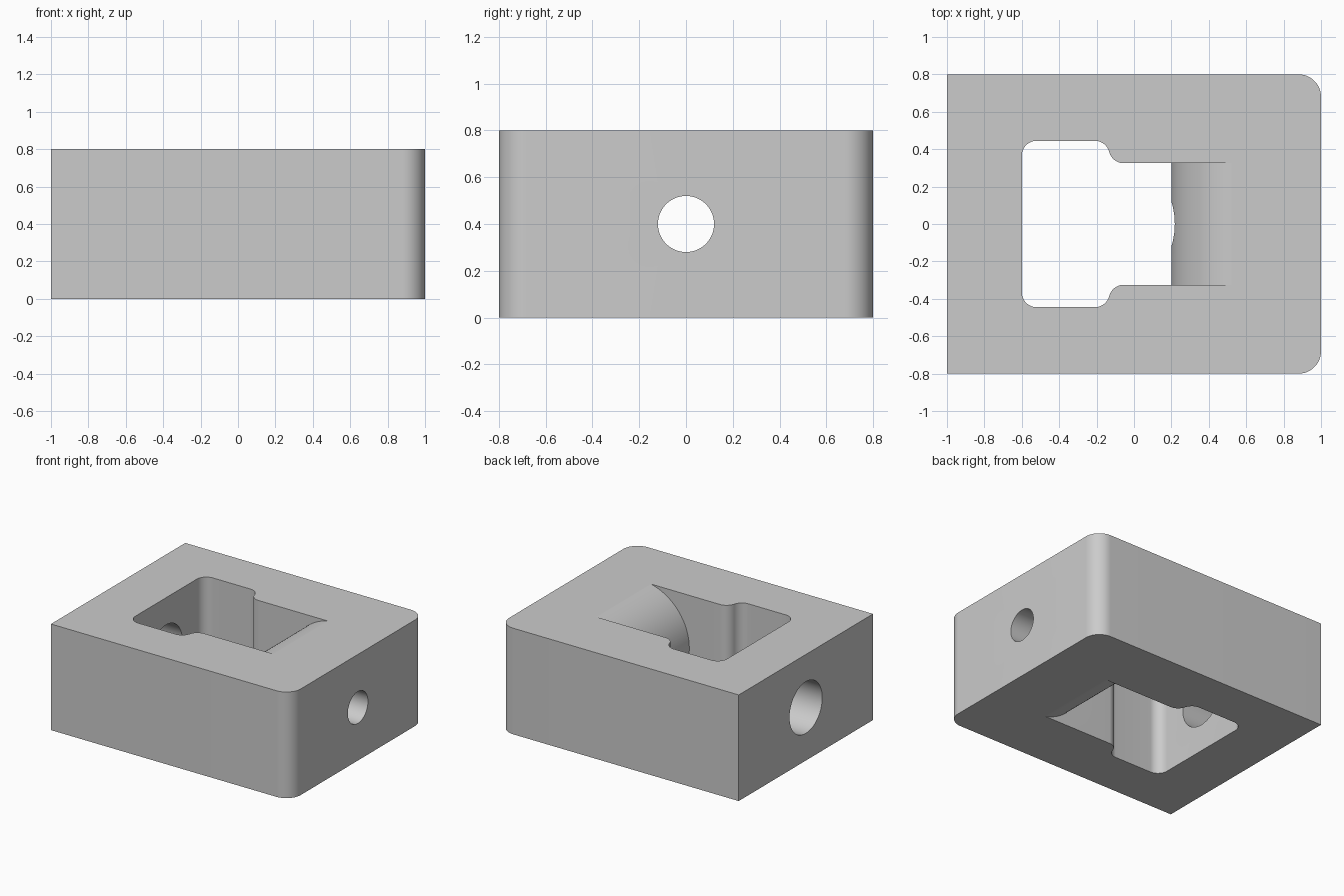
import bpy
import bmesh
from math import radians, sin, cos, acos, pi
from mathutils import Matrix

cube = bpy.data.objects.get("Cube")
if cube:
    bpy.data.objects.remove(cube, do_unlink=True)

HEIGHT = 0.8
MID = HEIGHT / 2

grey = bpy.data.materials.new("plain grey")
grey.use_nodes = True
colour = (0.6, 0.6, 0.6, 1)
grey.diffuse_color = colour
grey.node_tree.nodes["Principled BSDF"].inputs["Base Color"].default_value = colour


def finish(name, bm):
    bmesh.ops.recalc_face_normals(bm, faces=bm.faces)
    mesh = bpy.data.meshes.new(name)
    bm.to_mesh(mesh)
    bm.free()
    mesh.materials.append(grey)
    obj = bpy.data.objects.new(name, mesh)
    bpy.context.collection.objects.link(obj)
    return obj


def arc(cx, cy, r, start, end, steps=16):
    angles = [start + (end - start) * i / steps for i in range(steps + 1)]
    return [(cx + r * cos(a), cy + r * sin(a)) for a in angles]


def prism(name, half, z0, z1):
    """Extrude an outline given by its +y half, mirrored across y = 0."""
    outline = half + [(x, -y) for x, y in reversed(half)]
    bm = bmesh.new()
    face = bm.faces.new([bm.verts.new((x, y, z0)) for x, y in outline])
    top = bmesh.ops.extrude_face_region(bm, geom=[face])
    verts = [v for v in top["geom"] if isinstance(v, bmesh.types.BMVert)]
    bmesh.ops.translate(bm, verts=verts, vec=(0, 0, z1 - z0))
    return finish(name, bm)


def rod(name, r, length, axis, x, segments):
    """Cylinder at mid height, lying along the given axis."""
    bm = bmesh.new()
    turn = Matrix.Rotation(pi / 2, 4, "Y" if axis == "X" else "X")
    bmesh.ops.create_cone(bm, cap_ends=True, segments=segments, radius1=r, radius2=r,
                          depth=length, matrix=Matrix.Translation((x, 0, MID)) @ turn)
    return finish(name, bm)


def cut(target, cutter):
    mod = target.modifiers.new("cut", "BOOLEAN")
    mod.operation = "DIFFERENCE"
    mod.solver = "EXACT"
    mod.object = cutter
    bpy.context.view_layer.objects.active = target
    bpy.ops.object.modifier_apply(modifier=mod.name)
    bpy.data.objects.remove(cutter, do_unlink=True)


# Block with two rounded vertical edges on the +x end
block = prism("block", [(-1, 0.8)] + arc(0.88, 0.68, 0.12, pi / 2, 0), 0, HEIGHT)

# Pocket: wide rounded end, S-shaped shoulder, narrower channel
r, wide, narrow = 0.08, 0.445, 0.325
sweep = acos(1 - (wide - narrow) / (2 * r))
shoulder = -0.21
half = arc(-0.6 + r, wide - r, r, pi, pi / 2)
half += arc(shoulder, wide - r, r, pi / 2, pi / 2 - sweep)
half += arc(shoulder + 2 * r * sin(sweep), narrow + r, r, -pi / 2 - sweep, -pi / 2)[1:]
half.append((0.61, narrow))
pocket = prism("pocket_cutter", half, -0.1, HEIGHT + 0.1)

# Rounded convex end wall of the channel
cut(pocket, rod("end_wall", 0.41, 2, "Y", 0.61, 128))
cut(block, pocket)

# Small bore through the +x end, large bore through the -x end
cut(block, rod("small_bore", 0.12, 1.2, "X", 0.6, 64))
cut(block, rod("large_bore", 0.195, 0.7, "X", -0.8, 64))

bpy.ops.object.select_all(action="DESELECT")
block.select_set(True)
bpy.context.view_layer.objects.active = block
bpy.ops.object.shade_smooth_by_angle(angle=radians(9))
